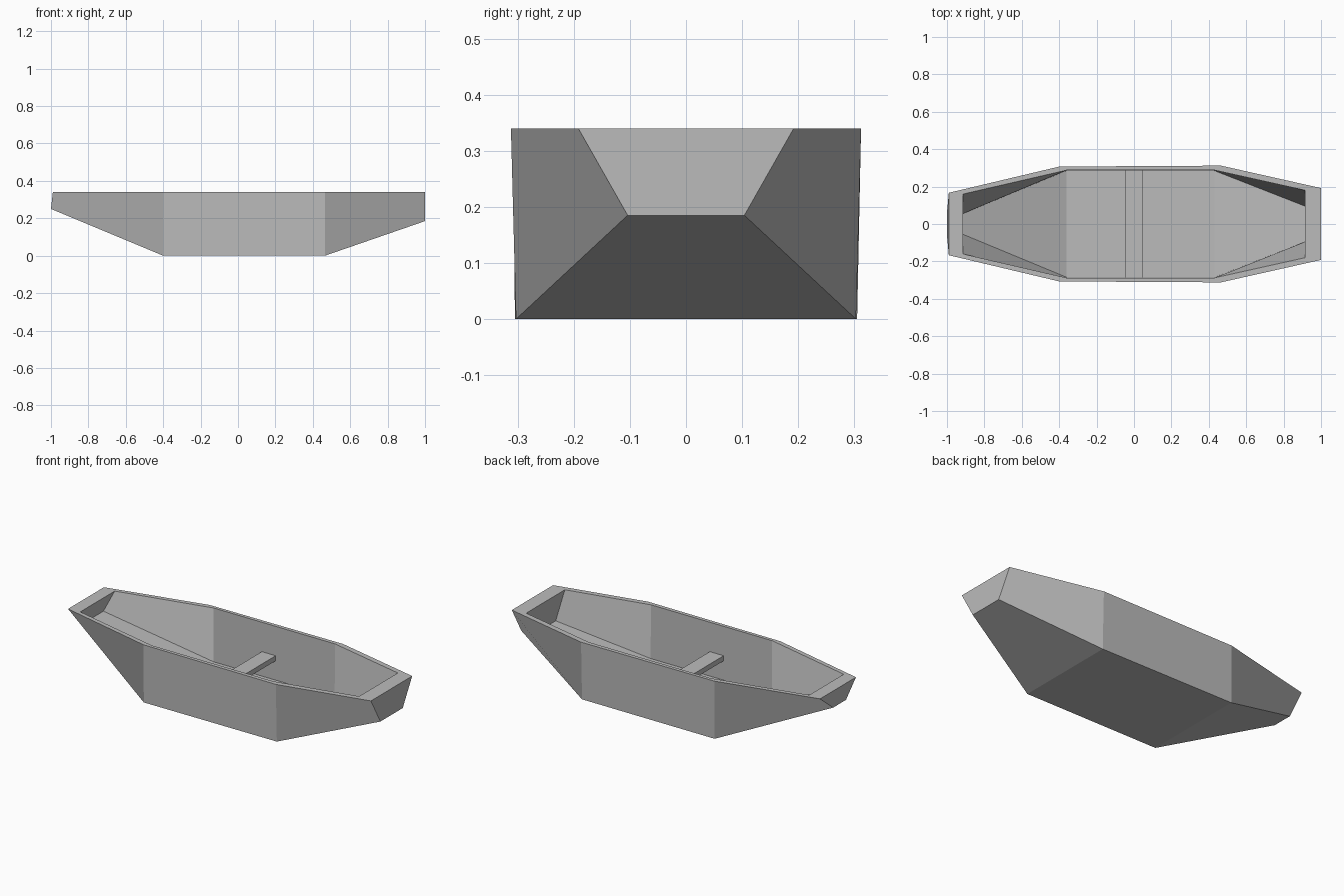
import bpy
import bmesh

old = bpy.data.objects.get("Cube")
if old:
    bpy.data.objects.remove(old, do_unlink=True)

grey = bpy.data.materials.new("hull grey")
grey.use_nodes = True
colour = (0.5, 0.5, 0.5, 1)
grey.diffuse_color = colour
grey.node_tree.nodes["Principled BSDF"].inputs["Base Color"].default_value = colour

RIM = 0.34
# Sections: top x, top half width, bottom x, bottom half width, bottom height
OUTER = [(-0.99, 0.167, -1.0, 0.06, 0.25), (-0.4, 0.307, -0.4, 0.305, 0),
         (0.465, 0.312, 0.465, 0.303, 0), (1.0, 0.192, 1.0, 0.104, 0.185)]
INNER = [(-0.915, 0.16, -0.915, 0.055, 0.262), (-0.36, 0.288, -0.36, 0.285, 0.025),
         (0.43, 0.288, 0.43, 0.285, 0.025), (0.915, 0.18, 0.915, 0.095, 0.19)]


def finish(bm, name):
    bmesh.ops.recalc_face_normals(bm, faces=bm.faces)
    mesh = bpy.data.meshes.new(name)
    bm.to_mesh(mesh)
    bm.free()
    mesh.materials.append(grey)
    obj = bpy.data.objects.new(name, mesh)
    bpy.context.collection.objects.link(obj)
    return obj


def shell(bm, sections):
    """Open trough: sides, floor and both end walls; returns its section rings."""
    rings = []
    for tx, tw, bx, bw, bz in sections:
        points = [(tx, -tw, RIM), (bx, -bw, bz), (bx, bw, bz), (tx, tw, RIM)]
        rings.append([bm.verts.new(p) for p in points])
    for a, b in zip(rings, rings[1:]):
        for i in range(3):
            bm.faces.new((a[i], b[i], b[i + 1], a[i + 1]))
    bm.faces.new(rings[0])
    bm.faces.new(rings[-1])
    return rings


# Hull: outer and inner shells joined by a flat rim
bm = bmesh.new()
loops = []
for sections in (OUTER, INNER):
    rings = shell(bm, sections)
    loops.append([r[0] for r in rings] + [r[3] for r in reversed(rings)])
out, inn = loops
for i in range(len(out)):
    j = (i + 1) % len(out)
    bm.faces.new((out[i], out[j], inn[j], inn[i]))
finish(bm, "hull")

# Bench across the middle
bm = bmesh.new()
bmesh.ops.create_cube(bm, size=1)
bmesh.ops.scale(bm, vec=(0.09, 0.574, 0.03), verts=bm.verts)
bmesh.ops.translate(bm, vec=(0, 0, 0.153), verts=bm.verts)
finish(bm, "bench")
